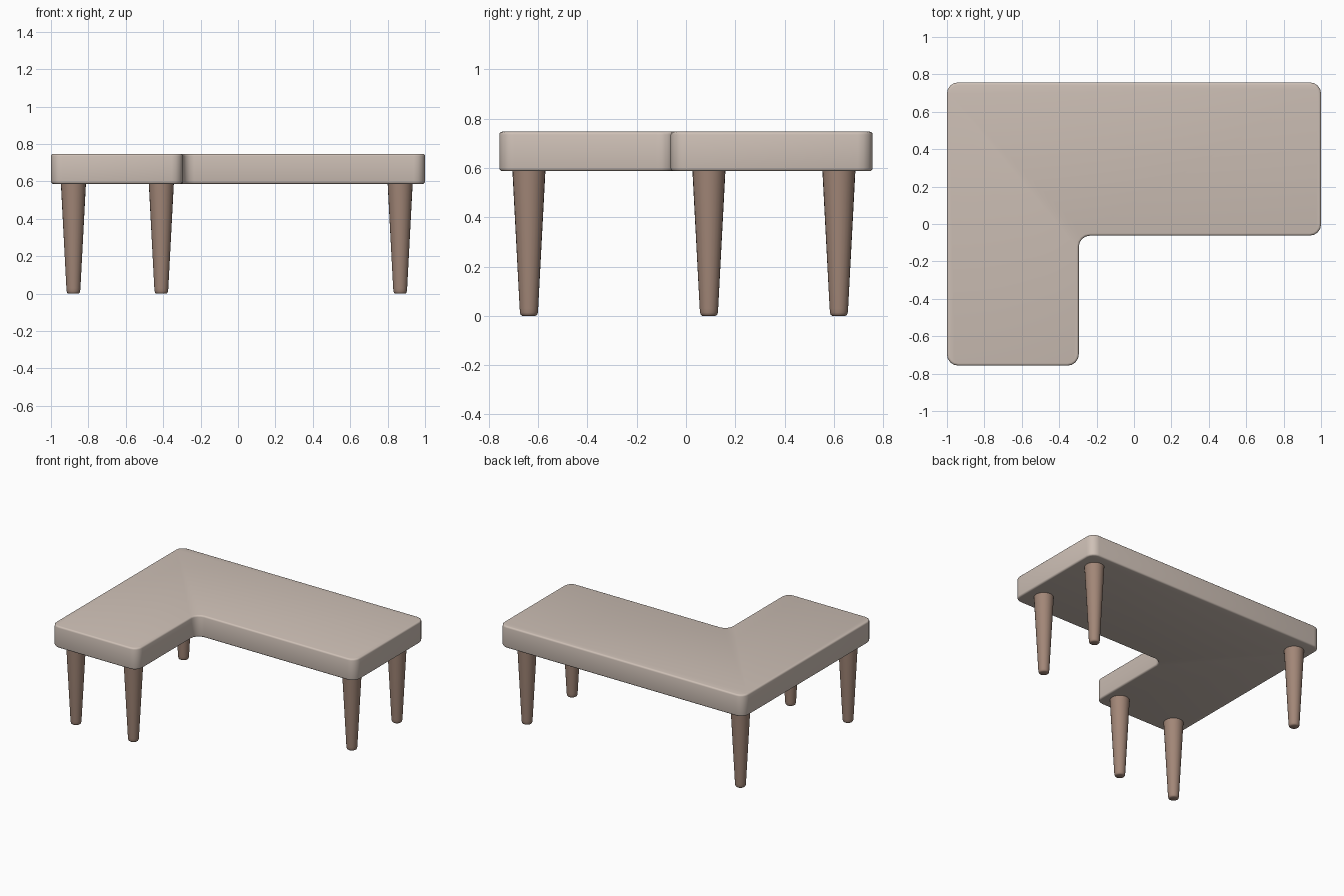
import bpy, bmesh, math

if "Cube" in bpy.data.objects:
    bpy.data.objects.remove(bpy.data.objects["Cube"])

def material(name, rgb):
    m = bpy.data.materials.new(name)
    m.diffuse_color = (*rgb, 1)
    m.use_nodes = True
    m.node_tree.nodes["Principled BSDF"].inputs["Base Color"].default_value = m.diffuse_color
    return m

fabric = material("warm beige", (0.62, 0.53, 0.47))
wood = material("brown wood", (0.36, 0.24, 0.185))

def finish(bm, name, mat):
    bmesh.ops.recalc_face_normals(bm, faces=bm.faces)
    me = bpy.data.meshes.new(name)
    bm.to_mesh(me)
    bm.free()
    me.materials.append(mat)
    ob = bpy.data.objects.new(name, me)
    bpy.context.collection.objects.link(ob)
    bpy.ops.object.select_all(action='DESELECT')
    ob.select_set(True)
    bpy.context.view_layer.objects.active = ob
    bpy.ops.object.shade_smooth_by_angle(angle=math.radians(40))
    return ob

# L-shaped seat slab
Z0, Z1 = 0.587, 0.747
outline = [(-1, -0.757), (-0.295, -0.757), (-0.295, -0.062),
           (1, -0.062), (1, 0.757), (-1, 0.757)]
bm = bmesh.new()
base = bm.faces.new([bm.verts.new((x, y, Z0)) for x, y in outline])
ext = bmesh.ops.extrude_face_region(bm, geom=[base], use_keep_orig=True)
bmesh.ops.translate(bm, vec=(0, 0, Z1 - Z0),
                    verts=[g for g in ext["geom"] if isinstance(g, bmesh.types.BMVert)])
bmesh.ops.recalc_face_normals(bm, faces=bm.faces)
# round the vertical corners, then soften the top and bottom rims
upright = [e for e in bm.edges if abs(e.verts[0].co.z - e.verts[1].co.z) > 0.1]
bmesh.ops.bevel(bm, geom=upright, offset=0.06, segments=4, profile=0.5, affect='EDGES')
bm.normal_update()
rims = [e for e in bm.edges if abs(e.verts[0].co.z - e.verts[1].co.z) < 1e-4
        and any(abs(f.normal.z) > 0.9 for f in e.link_faces)]
bmesh.ops.bevel(bm, geom=rims, offset=0.012, segments=3, profile=0.5, affect='EDGES')
finish(bm, "seat", fabric)

# Tapered round legs with softened feet: (radius, height)
profile = [(0.027, 0), (0.033, 0.004), (0.036, 0.013), (0.0375, 0.03), (0.067, 0.59)]
N = 24

def leg(name, x, y):
    bm = bmesh.new()
    rings = [[bm.verts.new((x + r * math.cos(2 * math.pi * i / N),
                            y + r * math.sin(2 * math.pi * i / N), z))
              for i in range(N)] for r, z in profile]
    for a, b in zip(rings, rings[1:]):
        for i in range(N):
            j = (i + 1) % N
            bm.faces.new((a[i], a[j], b[j], b[i]))
    bm.faces.new(rings[0])
    bm.faces.new(rings[-1])
    finish(bm, name, wood)

for name, x, y in [("front_left_leg", -0.88, -0.637), ("front_inner_leg", -0.41, -0.637),
                   ("back_left_leg", -0.88, 0.62), ("back_right_leg", 0.867, 0.62),
                   ("middle_right_leg", 0.867, 0.093)]:
    leg(name, x, y)
